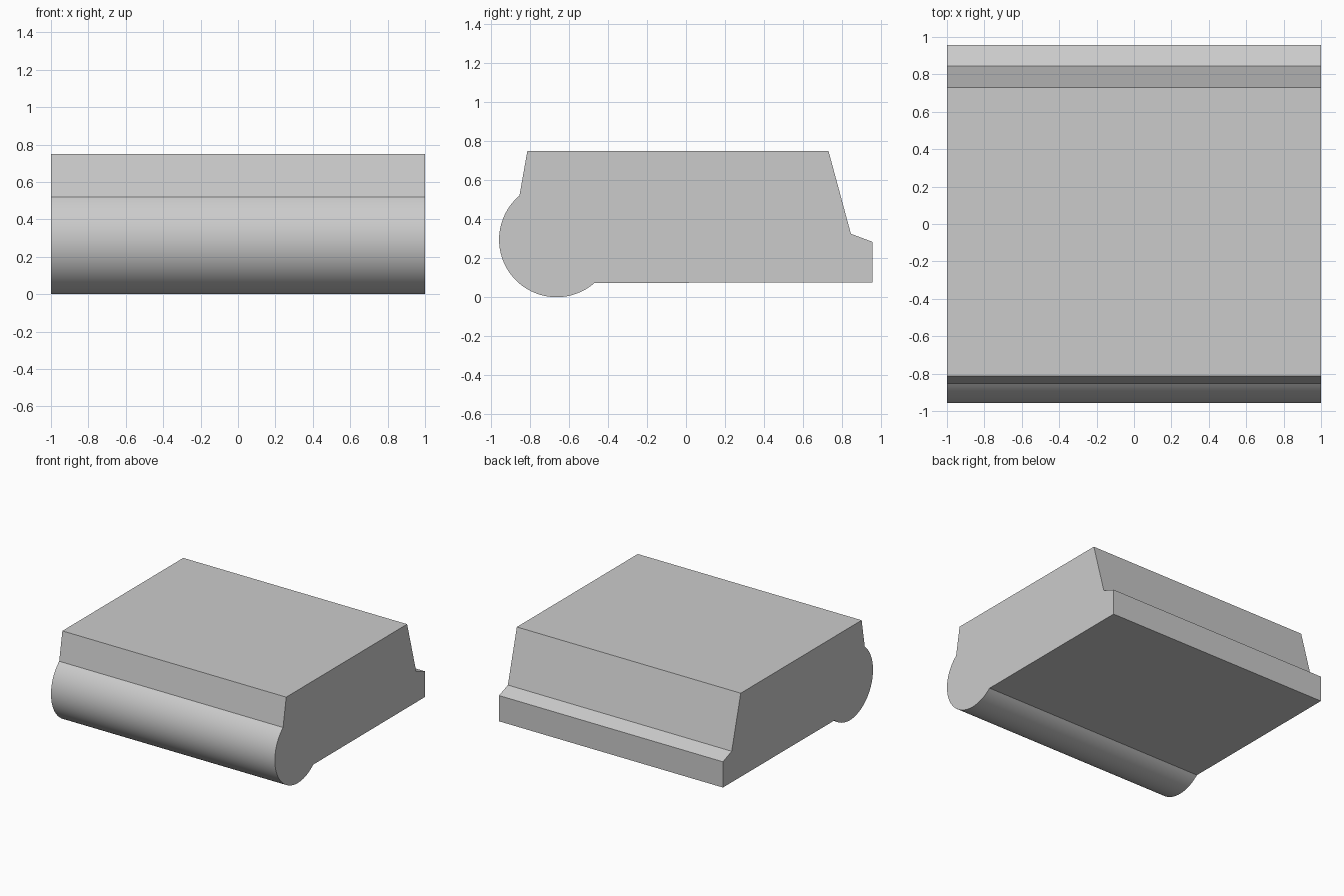
import bpy
import bmesh
from math import cos, sin, radians

cube = bpy.data.objects.get("Cube")
if cube:
    bpy.data.objects.remove(cube, do_unlink=True)

# Single grey material
grey = bpy.data.materials.new("light grey")
grey.use_nodes = True
colour = (0.6, 0.6, 0.6, 1)
grey.diffuse_color = colour
grey.node_tree.nodes["Principled BSDF"].inputs["Base Color"].default_value = colour

# Side profile (y, z): rounded nose at the front, sloped body, lip at the back
RADIUS, NOSE_Y, STEPS = 0.295, -0.663, 48
START, END = 130.2, 311.3
nose = []
for i in range(STEPS + 1):
    a = radians(START + (END - START) * i / STEPS)
    nose.append((NOSE_Y + RADIUS * cos(a), RADIUS + RADIUS * sin(a)))
body = [(0.957, 0.075), (0.957, 0.283), (0.845, 0.325), (0.73, 0.75), (-0.813, 0.75)]
profile = nose + body

# Extrude the profile across the full width
bm = bmesh.new()
end_face = bm.faces.new([bm.verts.new((-1, y, z)) for y, z in profile])
extruded = bmesh.ops.extrude_face_region(bm, geom=[end_face], use_keep_orig=True)
moved = [v for v in extruded["geom"] if isinstance(v, bmesh.types.BMVert)]
bmesh.ops.translate(bm, verts=moved, vec=(2, 0, 0))
bmesh.ops.recalc_face_normals(bm, faces=bm.faces)
mesh = bpy.data.meshes.new("moulded_block")
bm.to_mesh(mesh)
bm.free()
mesh.materials.append(grey)

block = bpy.data.objects.new("moulded_block", mesh)
bpy.context.collection.objects.link(block)

# Smooth the nose, keep the corners sharp
bpy.ops.object.select_all(action="DESELECT")
block.select_set(True)
bpy.context.view_layer.objects.active = block
bpy.ops.object.shade_smooth_by_angle(angle=radians(15))
